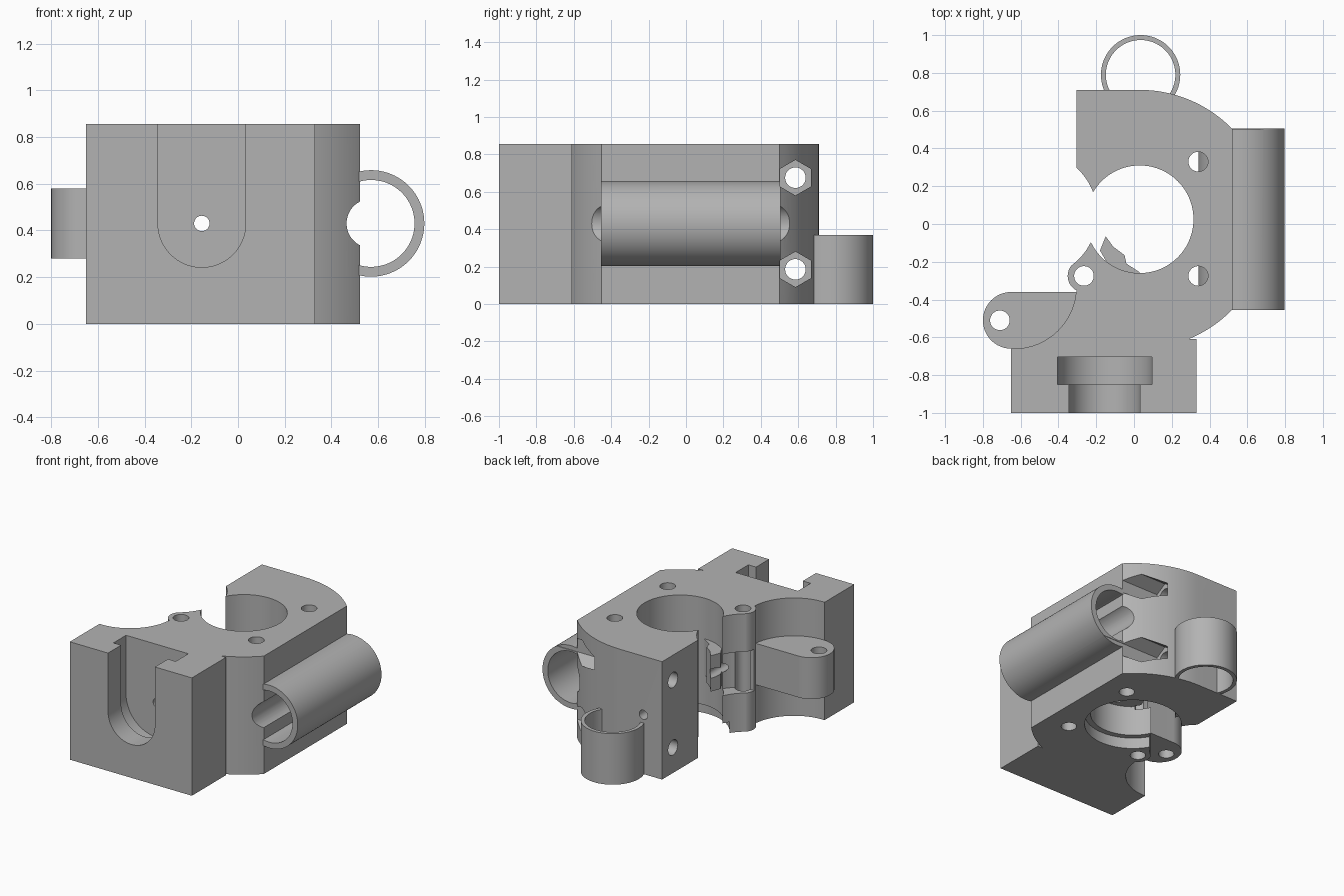
import bpy, bmesh, math
from mathutils import Matrix, Vector

old = bpy.data.objects.get("Cube")
if old:
    bpy.data.objects.remove(old, do_unlink=True)

grey = bpy.data.materials.new("plain grey")
grey.use_nodes = True
GREY = (0.45, 0.45, 0.45, 1)
grey.diffuse_color = GREY
grey.node_tree.nodes["Principled BSDF"].inputs["Base Color"].default_value = GREY

TOP = 0.855
MID = 0.43
BORE = (0.03, 0.025)
LUG = (-0.265, -0.275)


def finish(name, bm):
    bmesh.ops.recalc_face_normals(bm, faces=bm.faces)
    mesh = bpy.data.meshes.new(name)
    bm.to_mesh(mesh)
    bm.free()
    mesh.materials.append(grey)
    ob = bpy.data.objects.new(name, mesh)
    bpy.context.collection.objects.link(ob)
    return ob


def prism(name, points, z0, z1):
    bm = bmesh.new()
    face = bm.faces.new([bm.verts.new((x, y, z0)) for x, y in points])
    out = bmesh.ops.extrude_face_region(bm, geom=[face])
    verts = [v for v in out["geom"] if isinstance(v, bmesh.types.BMVert)]
    bmesh.ops.translate(bm, verts=verts, vec=(0, 0, z1 - z0))
    return finish(name, bm)


def cylinder(name, axis, centre, r, a, b, sides=64):
    """Cylinder from a to b along an axis; centre gives the other two coordinates."""
    bm = bmesh.new()
    bmesh.ops.create_cone(bm, cap_ends=True, segments=sides, radius1=r, radius2=r, depth=b - a)
    turn = {"x": Matrix.Rotation(math.pi / 2, 4, "Y"),
            "y": Matrix.Rotation(math.pi / 2, 4, "X"), "z": Matrix()}[axis]
    place = list(centre)
    place.insert("xyz".index(axis), (a + b) / 2)
    bmesh.ops.transform(bm, matrix=Matrix.Translation(Vector(place)) @ turn, verts=bm.verts)
    return finish(name, bm)


def box(name, x, y, z):
    return prism(name, [(x[0], y[0]), (x[1], y[0]), (x[1], y[1]), (x[0], y[1])], *z)


def combine(target, tool, operation="DIFFERENCE"):
    """Apply one boolean and discard its tool."""
    mod = target.modifiers.new("shape", "BOOLEAN")
    mod.operation, mod.object, mod.solver = operation, tool, "EXACT"
    tool.hide_render = True
    graph = bpy.context.evaluated_depsgraph_get()
    mesh = bpy.data.meshes.new_from_object(target.evaluated_get(graph))
    target.modifiers.clear()
    target.data = mesh
    bpy.data.objects.remove(tool, do_unlink=True)


def cut(tool):
    combine(body, tool)


def add(tool):
    combine(body, tool, "UNION")


def arc(centre, r, start, end, steps=16):
    return [(centre[0] + r * math.cos(start + (end - start) * i / steps),
             centre[1] + r * math.sin(start + (end - start) * i / steps)) for i in range(steps + 1)]


# Main block: square front, round back, flat right flank
R, FLAT = 0.685, 0.523
corner = math.acos((FLAT - BORE[0]) / R)
low = math.asin((-0.61 - BORE[1]) / R)
outline = [(-0.65, -1), (0.33, -1), (0.33, -0.61)]
outline += arc(BORE, R, low, -corner) + arc(BORE, R, corner, math.pi / 2)
outline += [(-0.305, 0.71), (-0.305, -0.36), (-0.5, -0.36), (-0.65, -0.45)]
body = prism("mount_body", outline, 0, TOP)

# Round side recess, then the screw lug beside the bore
cut(cylinder("recess", "z", (-0.635, -0.33), 0.33, -1, 2))
add(cylinder("lug", "z", LUG, 0.086, 0, TOP))

# Main bore, bottom counterbore and side opening
cut(cylinder("bore", "z", BORE, 0.285, -1, 2, 96))
cut(cylinder("counterbore", "z", BORE, 0.325, -1, 0.08, 96))
cut(cylinder("side_opening", "z", (-0.53, 0.05), 0.335, -1, 2, 96))

# Vertical screw holes and the slot across the lug
for x, y in ((0.34, 0.33), (0.34, LUG[1]), LUG):
    cut(cylinder("screw_hole", "z", (x, y), 0.052, -1, 2, 32))
cut(cylinder("lug_slot", "z", (-0.33, -0.09), 0.19, 0.28, 0.58))

# Hinge arm with pin hole
add(box("arm", (-0.65, -0.28), (-0.66, -0.36), (0.28, 0.58)))
add(cylinder("arm_end", "z", (-0.65, -0.51), 0.15, 0.28, 0.58))
cut(cylinder("pin_hole", "z", (-0.71, -0.51), 0.052, -1, 2, 32))

# Guide lip inside the bore
add(prism("guide_lip", [(-0.15, -0.065), (-0.18, -0.14), (-0.1, -0.28), (0.03, -0.29),
                        (0.03, -0.255), (-0.04, -0.21), (-0.05, -0.165), (-0.11, -0.12)], 0.3, 0.56))

# Stepped U-shaped pocket in the front
SLOT_X = -0.155
for r, y0, y1 in ((0.188, -1.2, -0.8), (0.25, -0.85, -0.705)):
    pocket = cylinder("pocket", "y", (SLOT_X, MID), r, y0, y1)
    combine(pocket, box("pocket_top", (SLOT_X - r, SLOT_X + r), (y0, y1), (MID, 1.2)), "UNION")
    cut(pocket)
cut(cylinder("filament_hole", "y", (SLOT_X, MID), 0.033, -2, 2, 32))

# Tube on the right flank, with a clearance groove in the block
tube = cylinder("tube", "y", (0.57, MID), 0.228, -0.455, 0.505, 96)
combine(tube, cylinder("tube_bore", "y", (0.57, MID), 0.186, -1, 1, 96))
add(tube)
cut(cylinder("groove", "y", (0.57, MID), 0.105, -1, 1))

# Upright ring at the back
ring = cylinder("ring", "z", (0.035, 0.79), 0.21, 0, 0.37, 96)
combine(ring, cylinder("ring_bore", "z", (0.035, 0.79), 0.184, -1, 1, 96))
add(ring)

# Cross bolts with hexagonal nut pockets
for z in (0.185, 0.675):
    cut(cylinder("bolt_hole", "x", (0.585, z), 0.055, -1, 1, 32))
    nut = cylinder("nut_pocket", "x", (0.585, z), 0.095, 0.22, 1, 6)
    # one point of the hexagon must face up
    if max(abs(v.co.z - z) for v in nut.data.vertices) < 0.09:
        middle = Vector((0, 0.585, z))
        nut.data.transform(Matrix.Translation(middle) @ Matrix.Rotation(math.pi / 6, 4, "X")
                           @ Matrix.Translation(-middle))
    cut(nut)

bpy.ops.object.select_all(action="DESELECT")
body.select_set(True)
bpy.context.view_layer.objects.active = body
bpy.ops.object.shade_smooth_by_angle(angle=math.radians(30))
